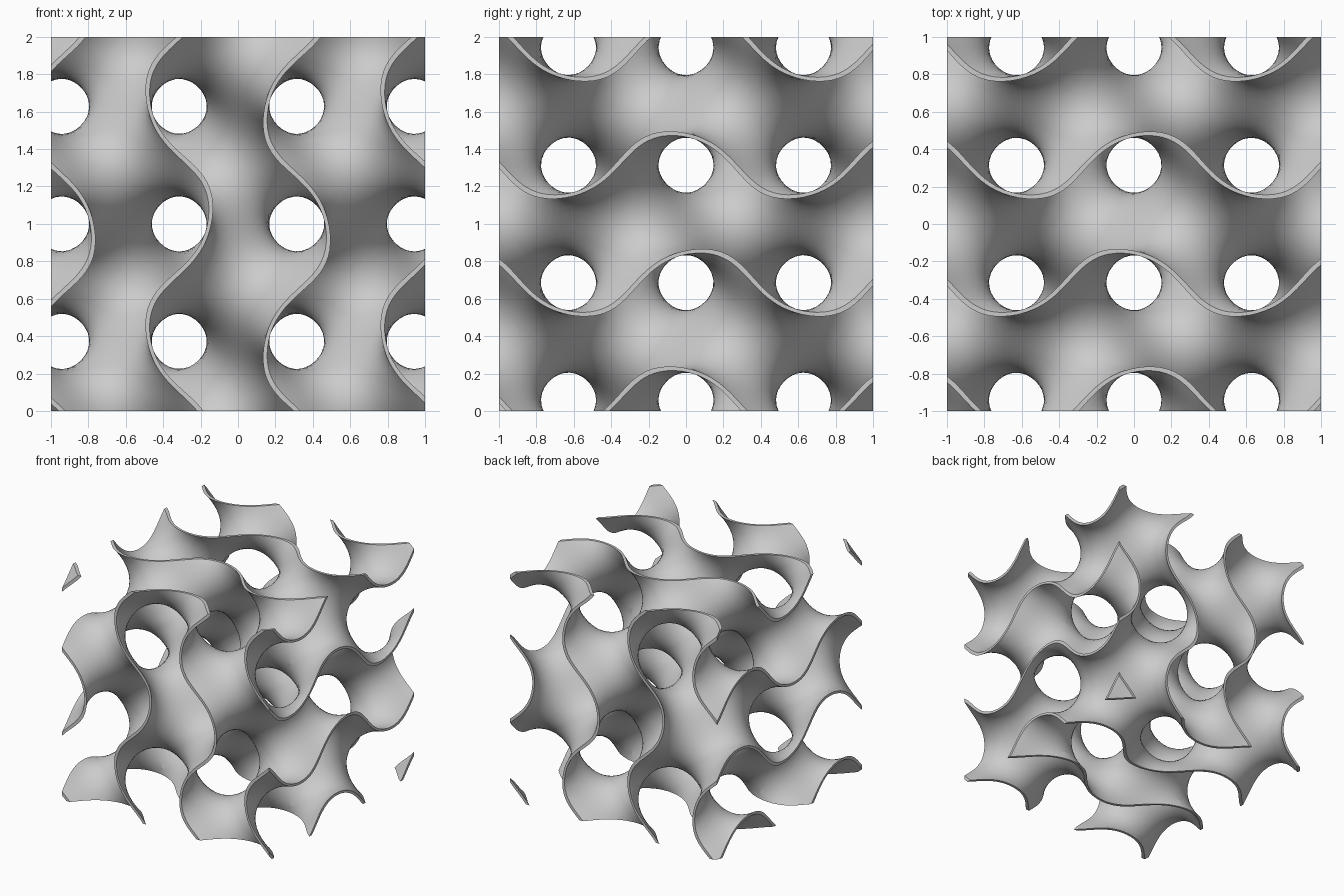
import bpy, bmesh
from math import sin, cos
from mathutils import Vector

if "Cube" in bpy.data.objects:
    bpy.data.objects.remove(bpy.data.objects["Cube"])

K = 5.0          # wave number of the gyroid
HALF = 0.01      # half wall thickness
H = 0.04         # sampling step
N = 56           # cells per axis, slightly larger than the box
O = -H * N / 2 + 0.003


def field(p):
    x, y, z = K * p[0], K * p[1], K * p[2]
    return cos(x) * sin(y) - cos(y) * sin(z) + cos(z) * sin(x)


def grad(p):
    x, y, z = K * p[0], K * p[1], K * p[2]
    return K * Vector((cos(z) * cos(x) - sin(x) * sin(y),
                       cos(x) * cos(y) + sin(y) * sin(z),
                       -cos(y) * cos(z) - sin(z) * sin(x)))


def in_face(p, g):
    """Gradient restricted to the box faces the point lies on."""
    return Vector([0.0 if abs(abs(p[i]) - 1) < 1e-4 else g[i] for i in range(3)])


def project(p, steps=3, bound=False):
    """Move a point onto the zero surface."""
    p = p.copy()
    for _ in range(steps):
        g = grad(p)
        d = in_face(p, g) if bound else g
        p -= d * (field(p) / max(d.length_squared, 0.15 * g.length_squared, 1e-6))
    return p


# Sample the field on a grid
axis = [O + H * i for i in range(N + 1)]
S = [[sin(K * a) for a in axis], [cos(K * a) for a in axis]]
sn, cs = S
inside = [[[cs[i] * sn[j] - cs[j] * sn[k] + cs[k] * sn[i] > 0
            for k in range(N + 1)] for j in range(N + 1)] for i in range(N + 1)]

# Mid surface: one quad around every grid edge that crosses it
bm = bmesh.new()
cells = {}


def cell_vert(c):
    if c not in cells:
        centre = Vector([O + H * (n + 0.5) for n in c])
        cells[c] = bm.verts.new(project(centre))
    return cells[c]


for i in range(1, N):
    for j in range(1, N):
        for k in range(1, N):
            s = inside[i][j][k]
            for a, t in enumerate((inside[i + 1][j][k], inside[i][j + 1][k], inside[i][j][k + 1])):
                if s == t:
                    continue
                b, c = (a + 1) % 3, (a + 2) % 3
                ring = []
                for db, dc in ((0, 0), (-1, 0), (-1, -1), (0, -1)):
                    q = [i, j, k]
                    q[b] += db
                    q[c] += dc
                    ring.append(cell_vert(tuple(q)))
                bm.faces.new(ring if s else ring[::-1])

# Even out the mesh
for _ in range(3):
    bmesh.ops.smooth_vert(bm, verts=bm.verts[:], factor=0.5,
                          use_axis_x=True, use_axis_y=True, use_axis_z=True)
    for v in bm.verts:
        v.co = project(v.co, 2)

# Snap points close to the box faces, then trim to the box
for v in bm.verts:
    g = grad(v.co)
    for i in range(3):
        if abs(abs(v.co[i]) - 1) < 0.25 * H and abs(g[i]) < 0.8 * g.length:
            v.co[i] = 1.0 if v.co[i] > 0 else -1.0
for i in range(3):
    for s in (-1, 1):
        n = Vector((0, 0, 0))
        n[i] = s
        bmesh.ops.bisect_plane(bm, geom=bm.verts[:] + bm.edges[:] + bm.faces[:], dist=1e-5,
                               plane_co=n, plane_no=n, clear_outer=True)
bmesh.ops.remove_doubles(bm, verts=bm.verts[:], dist=0.002)
loose = [v for v in bm.verts if not v.link_faces]
bmesh.ops.delete(bm, geom=loose, context='VERTS')
for v in bm.verts:
    v.co = project(v.co, 3, True)
bm.verts.index_update()

# Thicken: two offset skins joined by a flat rim
out = bmesh.new()
skins = []
for side in (1, -1):
    skin = []
    for v in bm.verts:
        g = grad(v.co)
        d = in_face(v.co, g)
        p = v.co + d * (side * HALF * g.length / max(d.length_squared, 0.15 * g.length_squared))
        p = Vector([max(-1.0, min(1.0, c)) for c in p])
        skin.append(out.verts.new(p + Vector((0, 0, 1))))
    skins.append(skin)
up, low = skins
for f in bm.faces:
    ids = [v.index for v in f.verts]
    out.faces.new([up[n] for n in ids])
    out.faces.new([low[n] for n in reversed(ids)])
for e in bm.edges:
    if len(e.link_faces) == 1:
        a, b = (v.index for v in e.verts)
        out.faces.new((up[a], up[b], low[b], low[a]))
bmesh.ops.recalc_face_normals(out, faces=out.faces[:])

mesh = bpy.data.meshes.new("gyroid_shell")
out.to_mesh(mesh)
out.free()
bm.free()
obj = bpy.data.objects.new("gyroid_shell", mesh)
bpy.context.collection.objects.link(obj)
bpy.context.view_layer.objects.active = obj
obj.select_set(True)
bpy.ops.object.shade_smooth_by_angle(angle=0.7)
